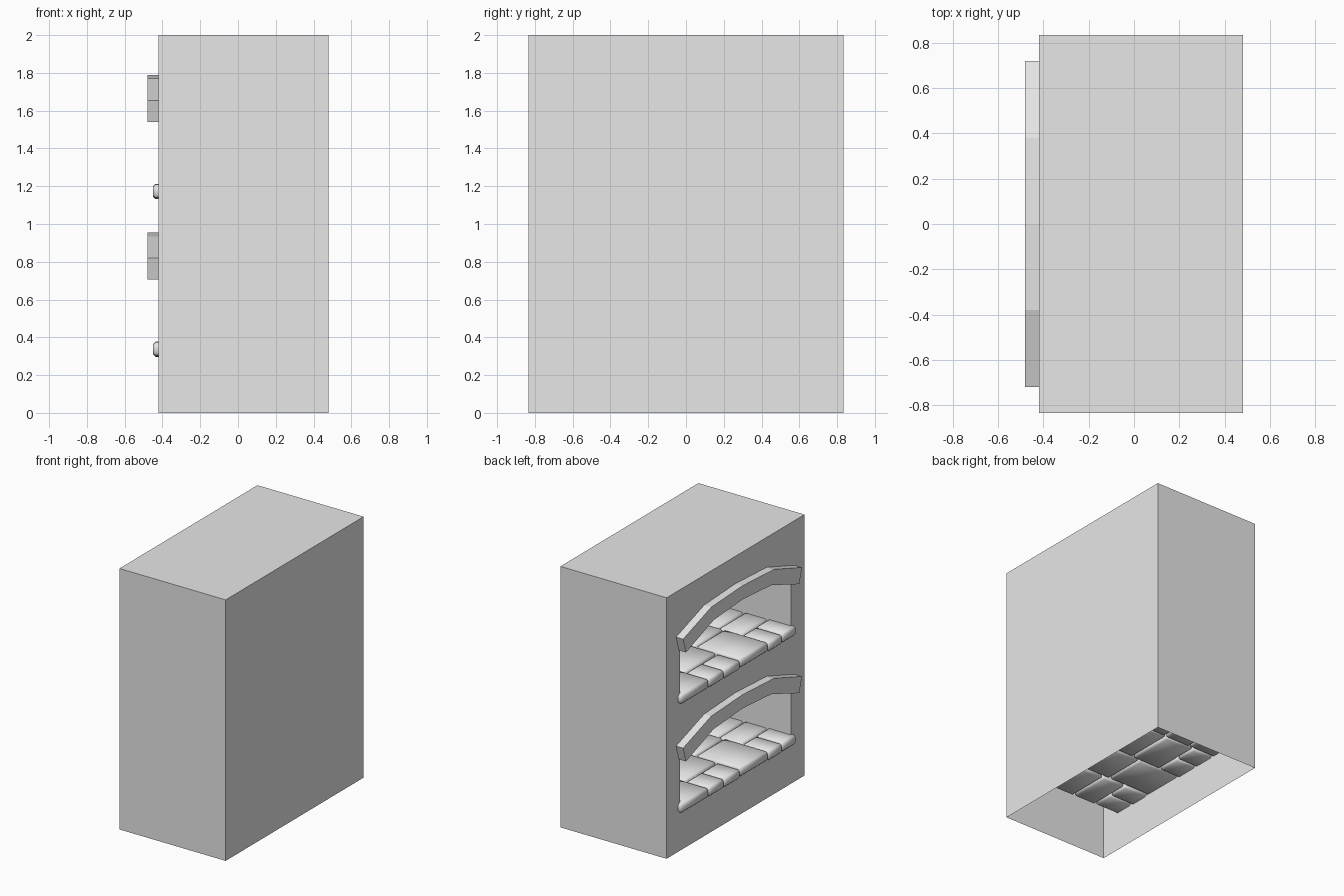
import bpy
import bmesh
import random

random.seed(4)
cube = bpy.data.objects.get("Cube")
if cube:
    bpy.data.objects.remove(cube, do_unlink=True)

# Single plain grey
grey = bpy.data.materials.new("plain_grey")
grey.use_nodes = True
grey.diffuse_color = (0.8, 0.8, 0.8, 1)
grey.node_tree.nodes["Principled BSDF"].inputs["Base Color"].default_value = (0.8, 0.8, 0.8, 1)

WALL, BACK, SIDE, TOP = -0.42, 0.48, 0.835, 2.0
NICHE_BACK = 0.23
STOREYS = {"lower": 0.0, "upper": 0.835}


def finish(bm, name):
    bmesh.ops.recalc_face_normals(bm, faces=bm.faces)
    mesh = bpy.data.meshes.new(name)
    bm.to_mesh(mesh)
    bm.free()
    mesh.materials.append(grey)
    obj = bpy.data.objects.new(name, mesh)
    bpy.context.collection.objects.link(obj)
    return obj


def mirrored(half):
    """Half profile from the +y end to the middle, completed to the -y end."""
    return half + [(-y, z) for y, z in reversed(half[:-1])]


def loop(bm, points, x):
    verts = [bm.verts.new((x, y, z)) for y, z in points]
    edges = [bm.edges.new((v, verts[i - 1])) for i, v in enumerate(verts)]
    return verts, edges


def bridge(bm, a, b, skip=()):
    for i in range(len(a)):
        j = (i + 1) % len(a)
        if i not in skip:
            bm.faces.new((a[i], a[j], b[j], b[i]))


# Hollow body, open underneath, with two arched niches
bm = bmesh.new()
outline = [(SIDE, 0), (SIDE, TOP), (-SIDE, TOP), (-SIDE, 0)]
near, wall_edges = loop(bm, outline, WALL)
far, _ = loop(bm, outline, BACK)
bridge(bm, near, far, skip=(3,))
bm.faces.new(far)
opening = mirrored([(0.67, 0.31), (0.67, 0.74), (0.355, 0.88), (0, 0.9)])
for lift in STOREYS.values():
    points = [(y, z + lift) for y, z in opening]
    mouth, edges = loop(bm, points, WALL)
    inner, _ = loop(bm, points, NICHE_BACK)
    wall_edges += edges
    bridge(bm, mouth, inner, skip=(len(points) - 1,))
    bm.faces.new(inner)
bmesh.ops.triangle_fill(bm, use_beauty=True, edges=wall_edges)
finish(bm, "body")

# Faceted arch bands over the niches
outer = mirrored([(0.72, 0.82), (0.38, 0.935), (0, 0.955)])
under = mirrored([(0.685, 0.705), (0.35, 0.825), (0, 0.85)])
for storey, lift in STOREYS.items():
    bm = bmesh.new()
    rings = []
    for (yo, zo), (yi, zi) in zip(outer, under):
        corners = [(-0.48, yo, zo), (-0.39, yo, zo), (-0.39, yi, zi), (-0.48, yi, zi)]
        rings.append([bm.verts.new((x, y, z + lift)) for x, y, z in corners])
    for a, b in zip(rings, rings[1:]):
        bridge(bm, a, b)
    bm.faces.new(rings[0])
    bm.faces.new(rings[-1])
    finish(bm, storey + "_arch")

# Paving stones: each column has a y range and the joints along x
FRONT = -0.455
columns = [
    (0.7, 0.36, [FRONT, -0.2, 0.02, NICHE_BACK]),
    (0.36, 0.175, [FRONT, -0.25]),
    (0.175, -0.02, [FRONT, -0.25]),
    (0.36, -0.02, [-0.25, 0.0, NICHE_BACK]),
    (-0.02, -0.36, [FRONT, -0.07, NICHE_BACK]),
    (-0.36, -0.53, [FRONT, -0.22]),
    (-0.53, -0.7, [FRONT, -0.22]),
    (-0.36, -0.7, [-0.22, -0.02, NICHE_BACK]),
]
stones = [(x0, x1, y0, y1, random.uniform(-0.006, 0.006))
          for y1, y0, xs in columns for x0, x1 in zip(xs, xs[1:])]
GAP = 0.004
for storey, lift in STOREYS.items():
    bm = bmesh.new()
    for x0, x1, y0, y1, jitter in stones:
        verts = bmesh.ops.create_cube(bm, size=1)["verts"]
        for v in verts:
            v.co.x = x1 - GAP if v.co.x > 0 else x0 + GAP
            v.co.y = y1 - GAP if v.co.y > 0 else y0 + GAP
            v.co.z = (0.374 if v.co.z > 0 else 0.302) + jitter + lift
    floor = finish(bm, storey + "_paving")
    bevel = floor.modifiers.new("worn_edges", "BEVEL")
    bevel.width = 0.014
    bevel.segments = 1
    for face in floor.data.polygons:
        face.use_smooth = True
